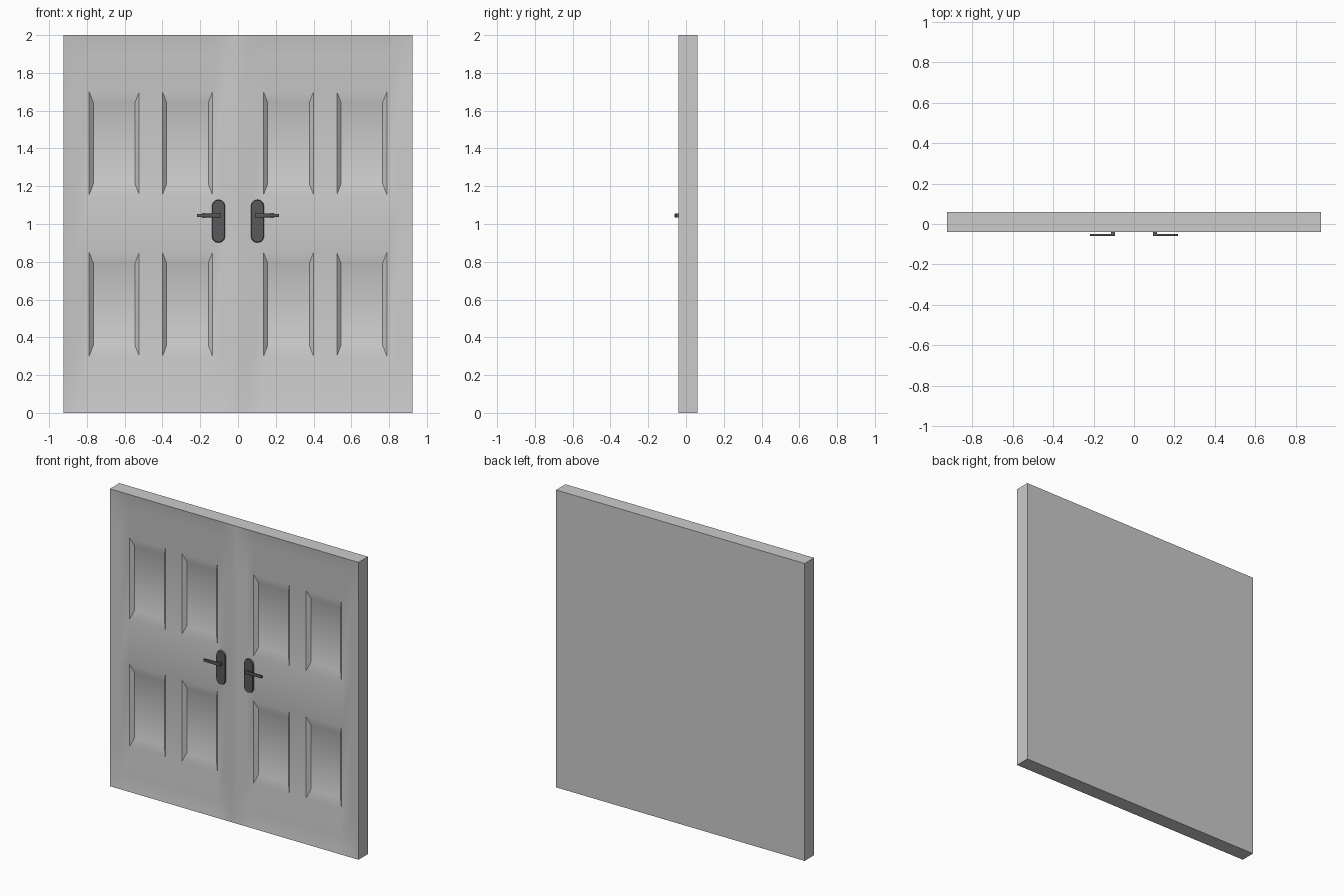
import bpy, bmesh, math
from mathutils import Vector

if "Cube" in bpy.data.objects:
    bpy.data.objects.remove(bpy.data.objects["Cube"])

RIM, FIELD, FLOOR, BACK = -0.04, -0.026, -0.004, 0.06


def finish(bm, name, angle=30, mat=None):
    bmesh.ops.recalc_face_normals(bm, faces=bm.faces[:])
    me = bpy.data.meshes.new(name)
    bm.to_mesh(me)
    bm.free()
    ob = bpy.data.objects.new(name, me)
    bpy.context.collection.objects.link(ob)
    if mat:
        me.materials.append(mat)
    bpy.ops.object.select_all(action='DESELECT')
    ob.select_set(True)
    bpy.context.view_layer.objects.active = ob
    bpy.ops.object.shade_smooth_by_angle(angle=math.radians(angle))
    return ob


# Double door slab: a grid front with raised rim and centre ridge
half = [0.02, 0.08, 0.135, 0.40, 0.523, 0.788, 0.86, 0.925]
xs = [-x for x in reversed(half)] + half
zs = [0, 0.1, 0.30, 0.85, 1.155, 1.70, 1.90, 2.0]
bm = bmesh.new()


def front_y(x, z):
    return RIM if abs(x) in (0.02, 0.925) or z in (0, 2.0) else FIELD


grid = [[bm.verts.new((x, front_y(x, z), z)) for z in zs] for x in xs]
panels = []
for i in range(len(xs) - 1):
    for k in range(len(zs) - 1):
        f = bm.faces.new((grid[i][k], grid[i + 1][k], grid[i + 1][k + 1], grid[i][k + 1]))
        xc = abs(xs[i] + xs[i + 1]) / 2
        if (0.135 < xc < 0.40 or 0.523 < xc < 0.788) and k in (2, 4):
            panels.append(f)

# Side walls and back
rim_edges = [e for e in bm.edges if e.is_boundary]
new = bmesh.ops.extrude_edge_only(bm, edges=rim_edges)['geom']
for v in [g for g in new if isinstance(g, bmesh.types.BMVert)]:
    v.co.y = BACK
bmesh.ops.contextual_create(bm, geom=[g for g in new if isinstance(g, bmesh.types.BMEdge)])

# Sunken panels with sloping borders, wider at top and bottom
bmesh.ops.inset_individual(bm, faces=panels, thickness=0.01)
for f in panels:
    c = f.calc_center_median()
    for v in f.verts:
        v.co.x += math.copysign(0.015, c.x - v.co.x)
        v.co.z += math.copysign(0.05, c.z - v.co.z)
        v.co.y = FLOOR
finish(bm, "double_door", 25)

# Handles: rounded back plate, stem and lever
dark = bpy.data.materials.new("dark_metal")
dark.diffuse_color = (0.1, 0.1, 0.11, 1)
dark.use_nodes = True
dark.node_tree.nodes["Principled BSDF"].inputs["Base Color"].default_value = dark.diffuse_color


def box(bm, lo, hi):
    lo, hi = Vector(lo), Vector(hi)
    vs = bmesh.ops.create_cube(bm, size=1)['verts']
    for v in vs:
        v.co = (lo + hi) / 2 + v.co * 1.0 * Vector((0, 0, 0)).length + Vector(
            [v.co[i] * (hi - lo)[i] for i in range(3)])
    return vs


for side, label in ((-1, "left"), (1, "right")):
    cx = side * 0.103
    bm = bmesh.new()
    outline = []
    for cz, start in ((1.095, 0), (0.935, 180)):
        for j in range(7):
            a = math.radians(start + j * 30)
            outline.append(bm.verts.new((cx + 0.036 * math.cos(a), -0.022, cz + 0.035 * math.sin(a))))
    face = bm.faces.new(outline)
    top = bmesh.ops.extrude_face_region(bm, geom=[face])['geom']
    for v in [g for g in top if isinstance(g, bmesh.types.BMVert)]:
        v.co.y = -0.038
        v.co.x = cx + (v.co.x - cx) * 0.9
        v.co.z = 1.015 + (v.co.z - 1.015) * 0.97
    finish(bm, label + "_handle_plate", 30, dark)

    bm = bmesh.new()
    x0, x1 = sorted((side * 0.093, side * 0.113))
    box(bm, (x0, -0.055, 1.035), (x1, -0.03, 1.055))
    finish(bm, label + "_handle_stem", 30, dark)

    bm = bmesh.new()
    x0, x1 = sorted((side * 0.093, side * 0.217))
    for v in box(bm, (x0, -0.06, 1.034), (x1, -0.049, 1.056)):
        if abs(v.co.x) > 0.2:
            v.co.z = 1.045 + (v.co.z - 1.045) * 0.8
    bmesh.ops.bevel(bm, geom=bm.edges[:], offset=0.003, segments=2, affect='EDGES', profile=0.5)
    finish(bm, label + "_handle_lever", 40, dark)
